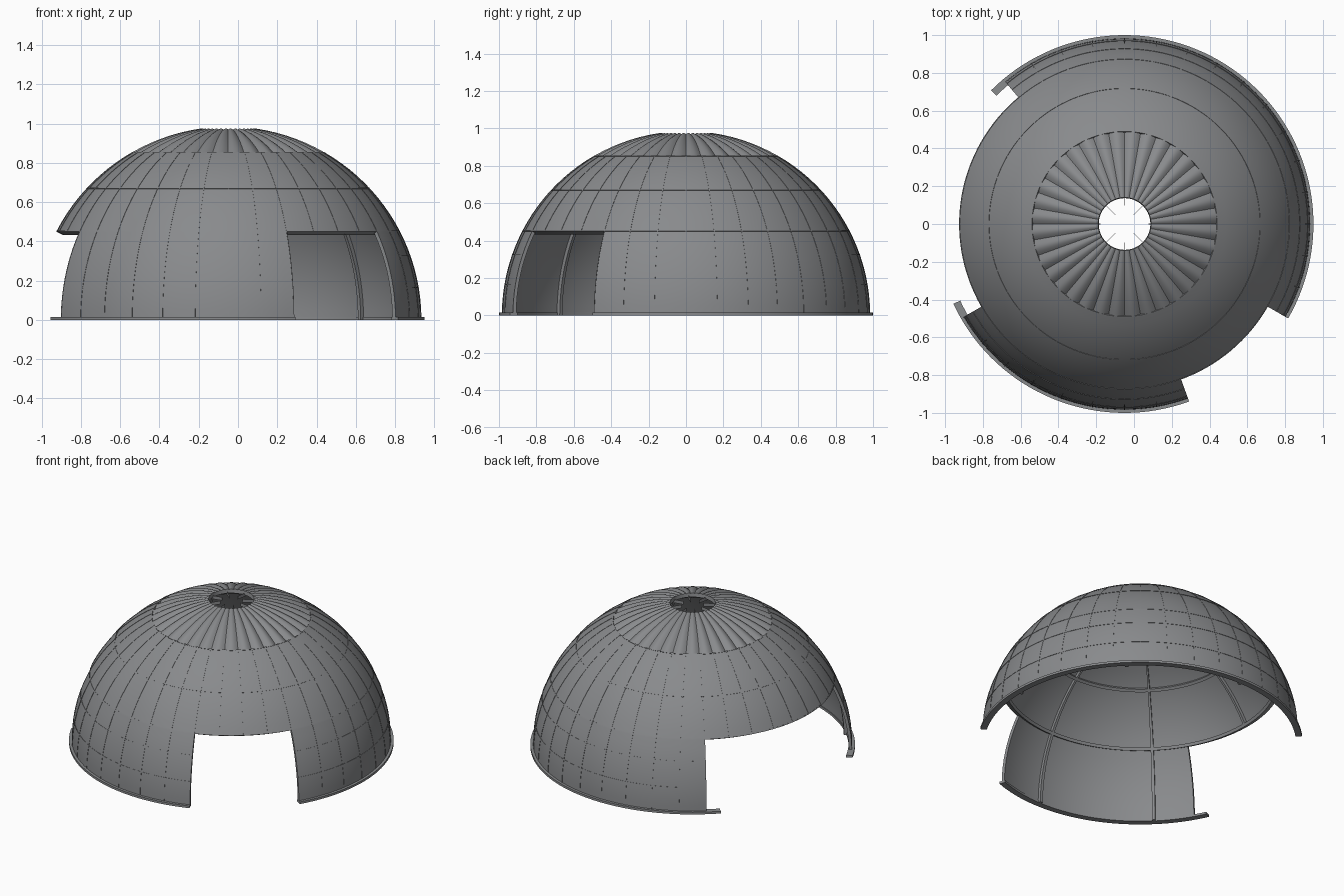
import bpy, bmesh, math

if "Cube" in bpy.data.objects:
    bpy.data.objects.remove(bpy.data.objects["Cube"])

CX = -0.05          # dome axis
R = 0.983           # outer shell radius
R_IN = 0.966        # inner shell radius
HEAD = 27.2         # elevation of the opening heads, degrees
CAP = 60.0          # elevation where the fluted cap starts
HOLE = 81.8         # elevation of the top hole
WALLS = [(-30, 130), (210, 290)]    # wall sectors between the two openings

grey = bpy.data.materials.new("steel_grey")
grey.diffuse_color = (0.25, 0.256, 0.265, 1)
grey.use_nodes = True
grey.node_tree.nodes["Principled BSDF"].inputs["Base Color"].default_value = grey.diffuse_color


def finish(bm, name):
    bmesh.ops.recalc_face_normals(bm, faces=bm.faces[:])
    me = bpy.data.meshes.new(name)
    bm.to_mesh(me)
    bm.free()
    me.materials.append(grey)
    ob = bpy.data.objects.new(name, me)
    bpy.context.collection.objects.link(ob)
    bpy.ops.object.select_all(action='DESELECT')
    ob.select_set(True)
    bpy.context.view_layer.objects.active = ob
    bpy.ops.object.shade_smooth_by_angle(angle=math.radians(30))
    return ob


def sweep(bm, section, a0, a1, step=2.5):
    """Turn a closed section around the dome axis; section(az) gives (radius, z) points."""
    full = a1 - a0 >= 360
    n = max(1, round((a1 - a0) / step))
    rings = []
    for i in range(n if full else n + 1):
        a = a0 + (a1 - a0) * i / n
        c, s = math.cos(math.radians(a)), math.sin(math.radians(a))
        rings.append([bm.verts.new((CX + r * c, r * s, z)) for r, z in section(a)])
    m = len(rings[0])
    for i in range(n):
        p, q = rings[i], rings[(i + 1) % len(rings)]
        for j in range(m):
            k = (j + 1) % m
            bm.faces.new((p[j], p[k], q[k], q[j]))
    if not full:
        # strips close the two ends between inner and outer arcs
        for ring in (rings[0], rings[-1]):
            for j in range(m // 2 - 1):
                bm.faces.new((ring[j], ring[j + 1], ring[m - 2 - j], ring[m - 1 - j]))


def arc_section(e0, e1, r_in, r_out, step=3.0):
    """Section bounded by two arcs; r_out may be a function of azimuth and elevation."""
    n = max(1, round((e1 - e0) / step))
    els = [math.radians(e0 + (e1 - e0) * i / n) for i in range(n + 1)]

    def section(a):
        outer = []
        for e in els:
            r = r_out(a, e) if callable(r_out) else r_out
            outer.append((r * math.cos(e), r * math.sin(e)))
        inner = [(r_in * math.cos(e), r_in * math.sin(e)) for e in els]
        return outer + inner[::-1]
    return section


def in_wall(a):
    return any(lo <= a + t <= hi for lo, hi in WALLS for t in (-360, 0, 360))


# Shell: lower wall sectors and the continuous upper band
bm = bmesh.new()
for a0, a1 in WALLS:
    sweep(bm, arc_section(0, HEAD, R_IN, R), a0, a1)
finish(bm, "lower_walls")
bm = bmesh.new()
sweep(bm, arc_section(HEAD, CAP, R_IN, R), 0, 360)
finish(bm, "upper_band")


# Fluted cap around the open top
def flute(a, e):
    depth = 0.036 * R * math.cos(e)
    return R + 0.002 - depth * (1 - abs(math.sin(math.radians(a * 18))))


bm = bmesh.new()
sweep(bm, arc_section(CAP, HOLE, 0.957, flute), 0, 360, 1.25)
finish(bm, "fluted_cap")

# Vertical panel seams, every ten degrees
bm = bmesh.new()
for a in range(0, 360, 10):
    start = 0.8 if in_wall(a) else HEAD
    edge = 0.17
    lo, hi = a - edge, a + edge
    if start < HEAD:
        if not in_wall(lo):
            lo = a
        if not in_wall(hi):
            hi = a
    sweep(bm, arc_section(start, CAP, R - 0.003, R + 0.0018), lo, hi)
finish(bm, "vertical_seams")

# Horizontal panel seams
bm = bmesh.new()
for e in (9.66, 19.3):
    for a0, a1 in WALLS:
        sweep(bm, arc_section(e - 0.17, e + 0.17, R - 0.003, R + 0.0018), a0, a1)
for e in (HEAD + 0.17, 43.0, CAP):
    sweep(bm, arc_section(e - 0.17, e + 0.17, R - 0.003, R + 0.0018), 0, 360)
finish(bm, "horizontal_seams")

# Inner ribs every 45 degrees, narrowing up into the hole
bm = bmesh.new()
for a in range(0, 360, 45):
    start = 0 if in_wall(a) else HEAD
    sweep(bm, arc_section(start, 85.9, 0.945, R_IN + 0.001), a - 0.6, a + 0.6)
finish(bm, "inner_ribs")

# Inner hoops
bm = bmesh.new()
for e in (HEAD + 0.6, 50):
    sweep(bm, arc_section(e - 0.6, e + 0.6, 0.945, R_IN + 0.001), 0, 360)
finish(bm, "inner_hoops")

# Base rails, running a little past the walls into the left opening
bm = bmesh.new()
for a0, a1 in ((-30, 135), (205, 290)):
    sweep(bm, lambda a: [(1.0, 0), (1.0, 0.015), (0.96, 0.015), (0.96, 0)], a0, a1)
finish(bm, "base_rails")
